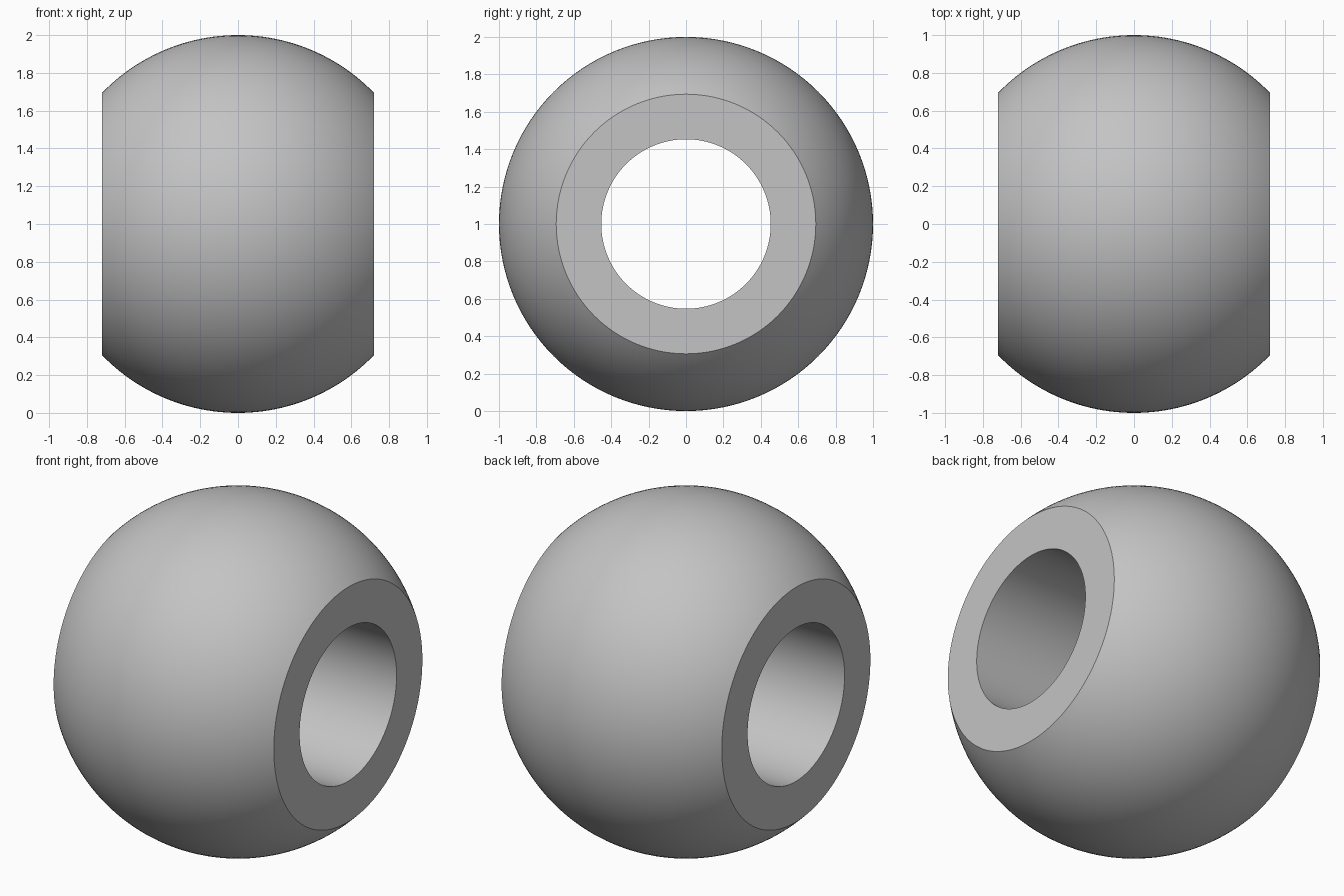
import bpy, bmesh, math
from mathutils import Matrix, Vector

cube = bpy.data.objects.get("Cube")
if cube:
    bpy.data.objects.remove(cube, do_unlink=True)

RADIUS = 1.0        # ball radius
HALF_WIDTH = 0.72   # distance from the centre to each flat end
BORE = 0.453        # radius of the through hole
ARC_STEPS = 48
SEGMENTS = 128

# Plain grey material
grey = bpy.data.materials.new("plain grey")
grey.use_nodes = True
colour = (0.55, 0.55, 0.55, 1)
grey.diffuse_color = colour
grey.node_tree.nodes["Principled BSDF"].inputs["Base Color"].default_value = colour

# Closed cross-section: spherical arc on the outside, straight bore inside
limit = math.asin(HALF_WIDTH / RADIUS)
profile = [(-HALF_WIDTH, BORE)]
for i in range(ARC_STEPS + 1):
    a = -limit + 2 * limit * i / ARC_STEPS
    profile.append((RADIUS * math.sin(a), RADIUS * math.cos(a)))
profile.append((HALF_WIDTH, BORE))

# Revolve the section around the x axis
bm = bmesh.new()
verts = [bm.verts.new((x, 0, r)) for x, r in profile]
edges = [bm.edges.new((v, verts[(i + 1) % len(verts)])) for i, v in enumerate(verts)]
bmesh.ops.spin(bm, geom=verts + edges, cent=Vector(), axis=Vector((1, 0, 0)),
               angle=math.tau, steps=SEGMENTS, use_duplicate=False)
bmesh.ops.remove_doubles(bm, verts=bm.verts, dist=0.0001)
bmesh.ops.recalc_face_normals(bm, faces=bm.faces)
bmesh.ops.transform(bm, matrix=Matrix.Translation((0, 0, RADIUS)), verts=bm.verts)

mesh = bpy.data.meshes.new("bored_ball")
bm.to_mesh(mesh)
bm.free()
mesh.materials.append(grey)
ball = bpy.data.objects.new("bored_ball", mesh)
bpy.context.collection.objects.link(ball)

# Smooth curves, sharp rims
bpy.ops.object.select_all(action="DESELECT")
ball.select_set(True)
bpy.context.view_layer.objects.active = ball
bpy.ops.object.shade_smooth_by_angle(angle=math.radians(30))
